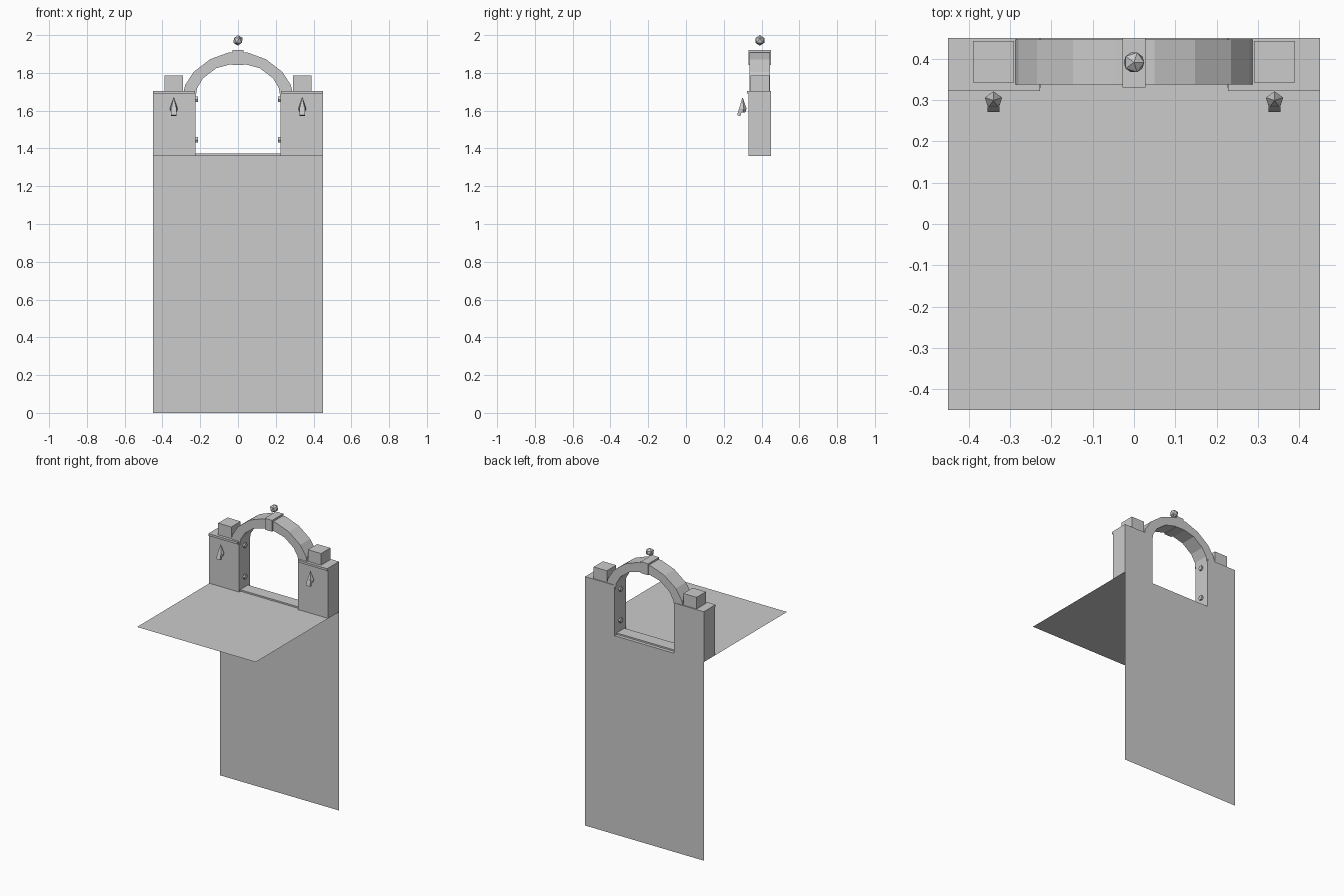
import bpy, bmesh, math
from mathutils import Matrix, Vector

cube = bpy.data.objects.get("Cube")
if cube:
    bpy.data.objects.remove(cube, do_unlink=True)

stone = bpy.data.materials.new("grey_stone")
stone.use_nodes = True
GREY = (0.6, 0.6, 0.6, 1)
stone.diffuse_color = GREY
stone.node_tree.nodes["Principled BSDF"].inputs["Base Color"].default_value = GREY

FLOOR = 1.36
HALF = 0.45
CENTRE_Y = 0.391


def finish(name, bm):
    mesh = bpy.data.meshes.new(name)
    bm.to_mesh(mesh)
    bm.free()
    mesh.materials.append(stone)
    obj = bpy.data.objects.new(name, mesh)
    bpy.context.collection.objects.link(obj)
    return obj


def add_box(bm, low, high, turn=Matrix()):
    low, high = Vector(low), Vector(high)
    place = Matrix.Translation((low + high) / 2) @ turn @ Matrix.Diagonal((*(high - low), 1))
    bmesh.ops.create_cube(bm, size=1, matrix=place)


def box(name, low, high, turn=Matrix()):
    bm = bmesh.new()
    add_box(bm, low, high, turn)
    return finish(name, bm)


def plane(name, corners):
    bm = bmesh.new()
    bm.faces.new([bm.verts.new(c) for c in corners])
    return finish(name, bm)


# Base floor sheet and the tall sheet below the gate
plane("floor_base", [(-HALF, -HALF, FLOOR), (HALF, -HALF, FLOOR),
                     (HALF, HALF, FLOOR), (-HALF, HALF, FLOOR)])
plane("lower_wall", [(HALF, HALF, 0), (-HALF, HALF, 0),
                     (-HALF, HALF, FLOOR), (HALF, HALF, FLOOR)])

# Paving: F = whole slab, V = split side by side, H = split front to back
bm = bmesh.new()
cell, gap = HALF / 2, 0.005


def add_slab(x0, x1, y0, y1):
    x0, x1 = max(x0 + gap, -HALF), min(x1 - gap, HALF)
    z = FLOOR + 0.002
    bm.faces.new([bm.verts.new(c) for c in
                  ((x0, y0 + gap, z), (x1, y0 + gap, z), (x1, y1 - gap, z), (x0, y1 - gap, z))])


for row, pattern in enumerate(("VHVH", "FHHF", "FVFH", "FFFF")):
    for col, kind in enumerate(pattern):
        x, y = col * cell - HALF, row * cell - HALF
        if kind == "V":
            add_slab(x, x + cell / 2, y, y + cell)
            add_slab(x + cell / 2, x + cell, y, y + cell)
        elif kind == "H":
            add_slab(x, x + cell, y, y + cell / 2)
            add_slab(x, x + cell, y + cell / 2, y + cell)
        else:
            add_slab(x, x + cell, y, y + cell)
finish("paving_slabs", bm)

# Door sill
box("sill", (-0.225, 0.345, FLOOR), (0.225, 0.43, FLOOR + 0.012))

# Paired pillars, caps, blocks, studs and torches
for side, s in (("left", 1), ("right", -1)):
    def pair_box(name, inner, outer, y0, y1, z0, z1, turn=Matrix()):
        xs = sorted((s * inner, s * outer))
        box(f"{side}_{name}", (xs[0], y0, z0), (xs[1], y1, z1), turn)

    pair_box("pillar", 0.225, HALF, 0.33, HALF, FLOOR, 1.69)
    pair_box("pillar_cap", 0.228, HALF, 0.322, HALF, 1.69, 1.705)
    pair_box("top_block", 0.29, 0.39, 0.342, 0.443, 1.705, 1.785)

    for level, z in (("lower", 1.445), ("upper", 1.66)):
        bm = bmesh.new()
        bmesh.ops.create_cone(bm, cap_ends=True, segments=6, radius1=0.017, radius2=0.017, depth=0.016,
                              matrix=Matrix.Translation((s * 0.221, CENTRE_Y, z))
                              @ Matrix.Rotation(math.pi / 2, 4, "Y"))
        finish(f"{side}_{level}_stud", bm)

    pair_box("torch_handle", 0.326, 0.354, 0.276, 0.294, 1.573, 1.615,
             Matrix.Rotation(math.radians(-15), 4, "X"))
    bm = bmesh.new()
    for r1, r2, z0, z1 in ((0.014, 0.022, 1.59, 1.61), (0.022, 0, 1.61, 1.672)):
        bmesh.ops.create_cone(bm, cap_ends=True, segments=5, radius1=r1, radius2=r2, depth=z1 - z0,
                              matrix=Matrix.Translation((s * 0.34, 0.299, (z0 + z1) / 2)))
    finish(f"{side}_torch_flame", bm)

# Arch: one band between outer and inner half profiles, mirrored across x
outer = [(0.29, 1.69), (0.28, 1.735), (0.235, 1.805), (0.148, 1.872), (0.05, 1.908)]
inner = [(0.225, 1.67), (0.216, 1.72), (0.185, 1.772), (0.115, 1.825), (0.04, 1.845)]


def full(points):
    return points + [(-x, z) for x, z in reversed(points)]


bm = bmesh.new()
rings = []
for (ox, oz), (ix, iz) in zip(full(outer), full(inner)):
    rings.append([bm.verts.new(c) for c in
                  ((ox, 0.337, oz), (ox, 0.446, oz), (ix, 0.446, iz), (ix, 0.337, iz))])
for a, b in zip(rings, rings[1:]):
    for i in range(4):
        j = (i + 1) % 4
        bm.faces.new((a[i], a[j], b[j], b[i]))
bm.faces.new(rings[0])
bm.faces.new(rings[-1])
bmesh.ops.recalc_face_normals(bm, faces=bm.faces)
finish("arch", bm)

# Keystone and the orb above it
box("keystone", (-0.028, 0.33, 1.842), (0.028, HALF, 1.92))
bm = bmesh.new()
bmesh.ops.create_icosphere(bm, subdivisions=1, radius=0.028,
                           matrix=Matrix.Translation((0, CENTRE_Y, 1.972)))
finish("orb", bm)
